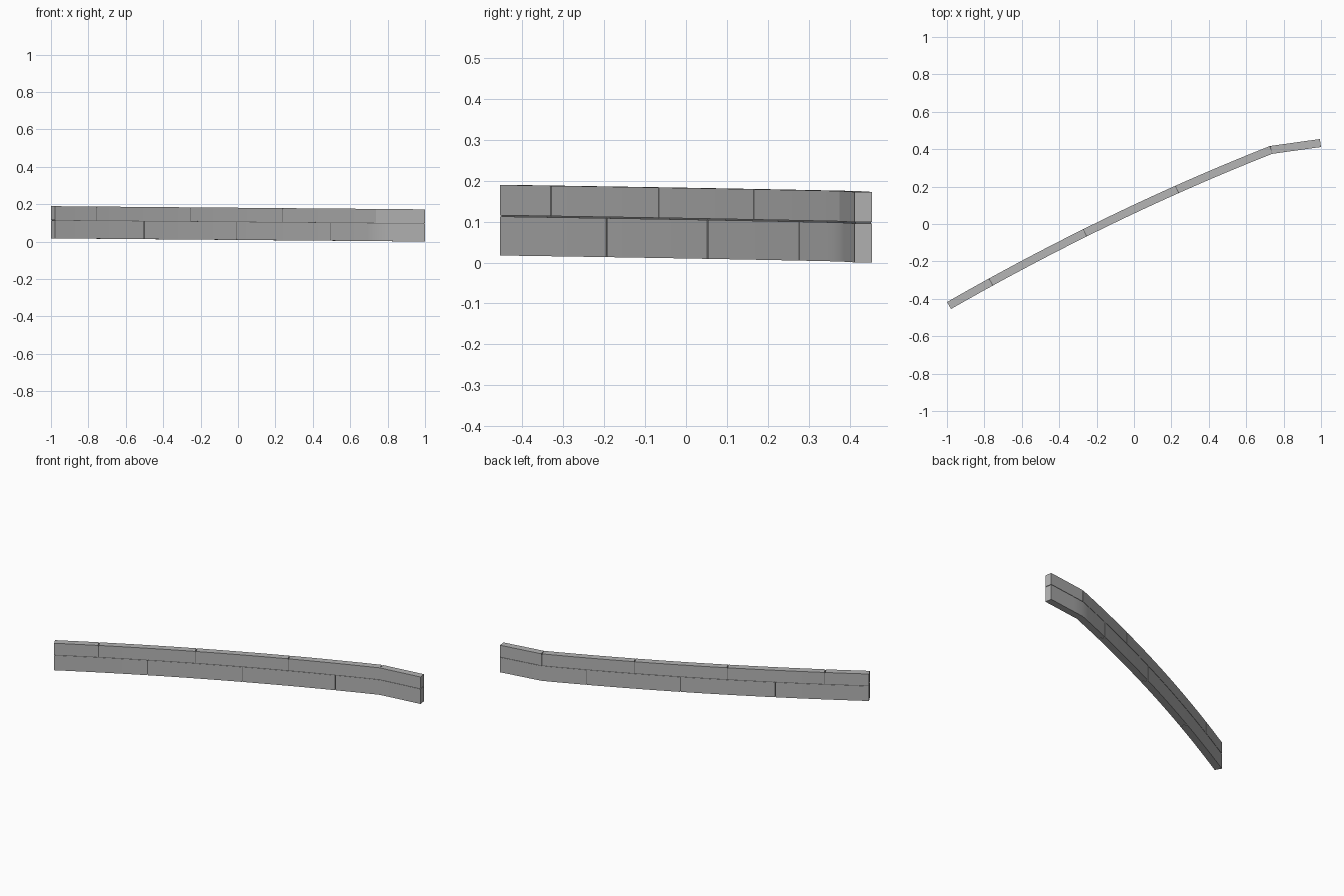
import bpy
import bmesh
from mathutils import Vector

cube = bpy.data.objects.get("Cube")
if cube:
    bpy.data.objects.remove(cube, do_unlink=True)

START, BEND, END = -0.989, 0.733, 0.997   # wall extent and the kink near its end
HALF_WIDTH = 0.0215
GAP = 0.004                               # joint width
STEP = 0.0625                             # length of one curve facet


def material(name, value):
    mat = bpy.data.materials.new(name)
    mat.use_nodes = True
    colour = (value, value, value, 1)
    mat.diffuse_color = colour
    mat.node_tree.nodes["Principled BSDF"].inputs["Base Color"].default_value = colour
    return mat


stone = material("grey stone", 0.46)
mortar = material("dark mortar", 0.14)


def curve_y(x):
    """Gentle arc, then a straight run after the bend."""
    b = min(x, BEND)
    y = 0.072 + 0.5217 * (b + 0.016) - 0.0519 * (b + 0.016) * (b + 0.984)
    return y + 0.14 * (x - b)


def centre(x):
    """Point on the wall's foot line, which falls slightly towards +x."""
    return Vector((x, curve_y(x), 0.0088 - 0.0085 * x))


def block(name, x0, x1, low, high, half, mat):
    """Sweep a rectangle along the foot line from x0 to x1."""
    count = max(1, round((x1 - x0) / STEP))
    stations = [x0 + (x1 - x0) * i / count for i in range(count + 1)]
    if x0 < BEND < x1:
        stations = [x for x in stations if abs(x - BEND) > STEP / 2] + [BEND]
        stations.sort()
    bm = bmesh.new()
    rings = []
    for x in stations:
        along = centre(x + 0.001) - centre(x - 0.001)
        side = Vector((-along.y, along.x, 0)).normalized() * half
        ring = [centre(x) + side * s + Vector((0, 0, z))
                for s, z in ((-1, low), (1, low), (1, high), (-1, high))]
        rings.append([bm.verts.new(p) for p in ring])
    for a, b in zip(rings, rings[1:]):
        for i in range(4):
            j = (i + 1) % 4
            bm.faces.new((a[i], a[j], b[j], b[i]))
    bm.faces.new(rings[0])
    bm.faces.new(rings[-1])
    bmesh.ops.recalc_face_normals(bm, faces=bm.faces)
    mesh = bpy.data.meshes.new(name)
    bm.to_mesh(mesh)
    bm.free()
    mesh.materials.append(mat)
    obj = bpy.data.objects.new(name, mesh)
    bpy.context.collection.objects.link(obj)
    bpy.ops.object.select_all(action="DESELECT")
    obj.select_set(True)
    bpy.context.view_layer.objects.active = obj
    bpy.ops.object.shade_smooth_by_angle()
    return obj


def course(name, joints, low, high):
    """One row of stones, parted at the joints."""
    cuts = [START] + joints + [END]
    for i, (a, b) in enumerate(zip(cuts, cuts[1:])):
        x0 = a + (GAP / 2 if a != START else 0)
        x1 = b - (GAP / 2 if b != END else 0)
        block(f"{name}_stone_{i + 1}", x0, x1, low, high, HALF_WIDTH, stone)


# Two staggered courses of stones
course("lower", [-0.513, -0.016, 0.487], 0, 0.095)
course("upper", [-0.765, -0.262, 0.23, BEND], 0.098, 0.172)

# Recessed core that closes the joints
block("mortar_core", START + GAP, END - GAP, GAP, 0.172 - GAP,
      HALF_WIDTH - GAP / 2, mortar)
